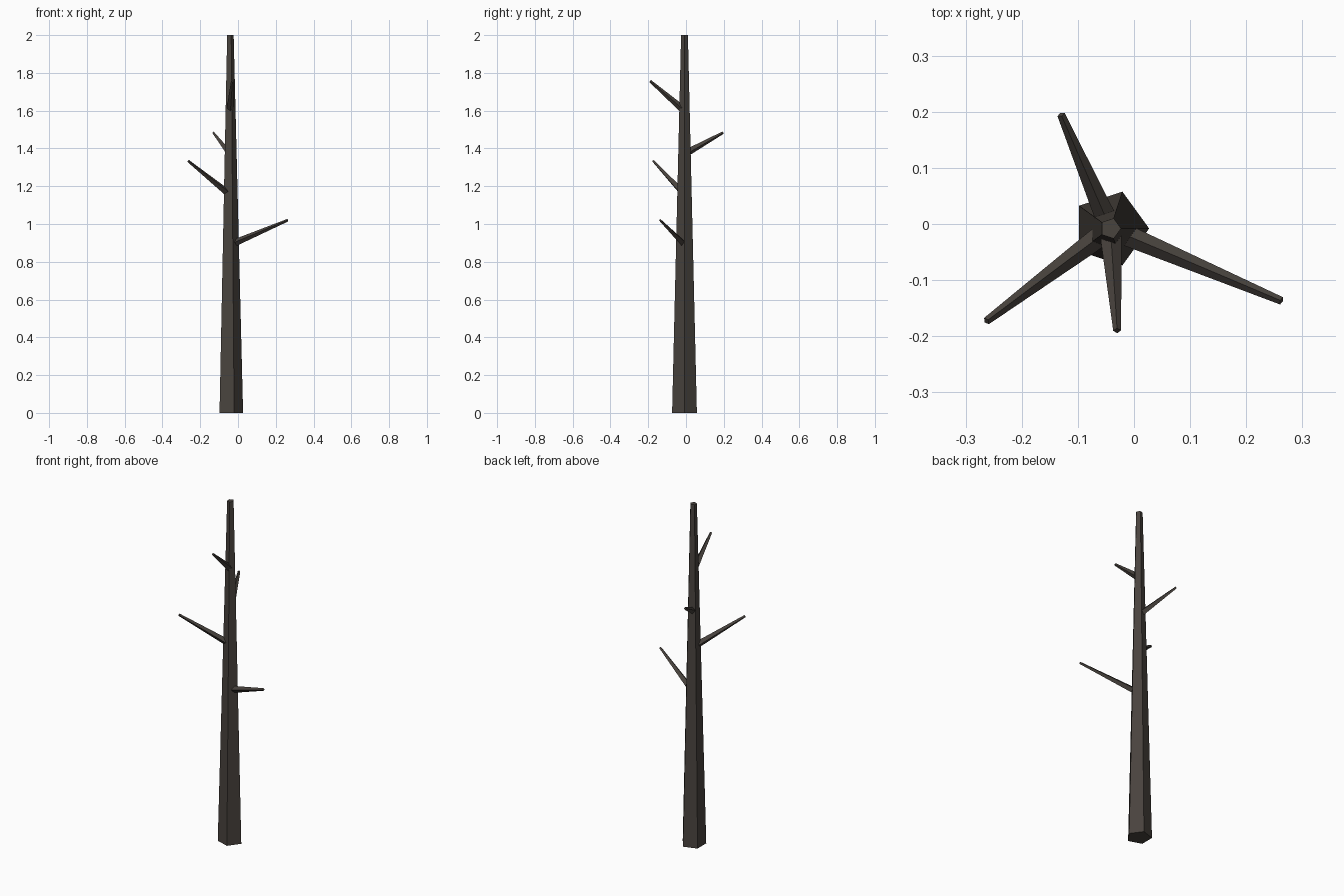
import bpy, math
from mathutils import Vector

if "Cube" in bpy.data.objects:
    bpy.data.objects.remove(bpy.data.objects["Cube"])

bark = bpy.data.materials.new("bark")
bark.diffuse_color = (0.066, 0.056, 0.048, 1)
bark.use_nodes = True
bark.node_tree.nodes["Principled BSDF"].inputs["Base Color"].default_value = bark.diffuse_color

AXIS = (-0.042, -0.008)


def ring(start, end, r, sides, t):
    # ring of points around the start-end line, at fraction t
    start, end = Vector(start), Vector(end)
    d = (end - start).normalized()
    if abs(d.z) > 0.999:
        u, v = Vector((1, 0, 0)), Vector((0, 1, 0))
    else:
        u = Vector((0, 0, 1)).cross(d).normalized()
        v = d.cross(u)
    c = start.lerp(end, t)
    return [c + r * (math.cos(a) * u + math.sin(a) * v)
            for a in (math.tau * i / sides for i in range(sides))]


def tapered(name, start, end, r1, r2, sides):
    verts = ring(start, end, r1, sides, 0) + ring(start, end, r2, sides, 1)
    faces = [(i, (i + 1) % sides, sides + (i + 1) % sides, sides + i) for i in range(sides)]
    faces += [tuple(reversed(range(sides))), tuple(range(sides, 2 * sides))]
    me = bpy.data.meshes.new(name)
    me.from_pydata(verts, [], faces)
    me.materials.append(bark)
    ob = bpy.data.objects.new(name, me)
    bpy.context.collection.objects.link(ob)


# Trunk: five-sided taper
tapered("trunk", (*AXIS, 0), (*AXIS, 2), 0.069, 0.019, 5)

# Branches: height on the trunk axis, tip
for i, (z, tip) in enumerate([
    (0.89, (0.263, -0.137, 1.02)),
    (1.155, (-0.263, -0.173, 1.333)),
    (1.37, (-0.130, 0.195, 1.483)),
    (1.60, (-0.030, -0.190, 1.757)),
]):
    tapered(f"branch_{i + 1}", (*AXIS, z), tip, 0.020, 0.007, 4)
